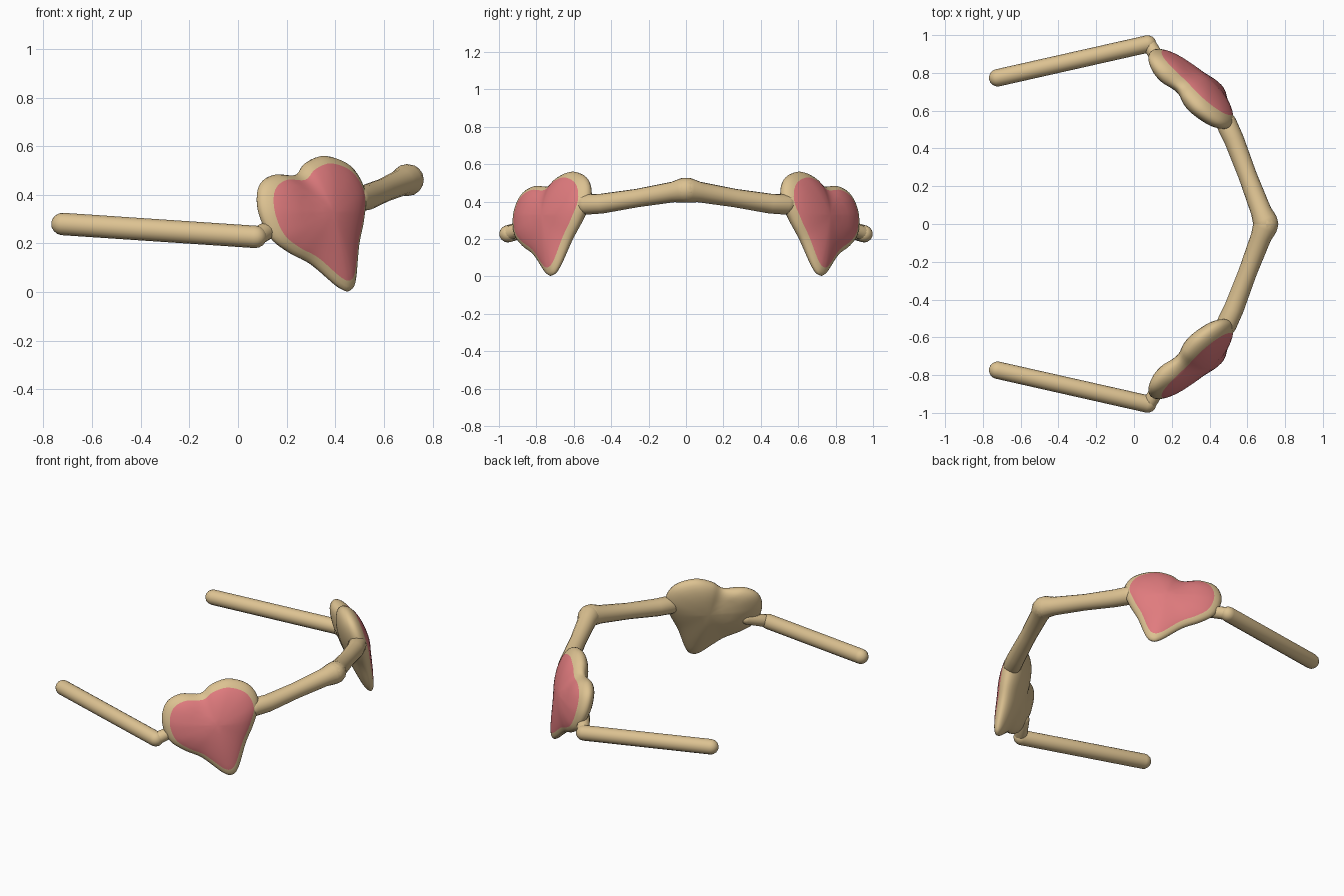
import bpy, bmesh, math
from mathutils import Vector

if "Cube" in bpy.data.objects:
    bpy.data.objects.remove(bpy.data.objects["Cube"])


def material(name, rgb):
    m = bpy.data.materials.new(name)
    m.diffuse_color = (*rgb, 1)
    m.use_nodes = True
    m.node_tree.nodes["Principled BSDF"].inputs["Base Color"].default_value = m.diffuse_color
    return m


TAN = material("tan_frame", (0.72, 0.54, 0.285))
PINK = material("pink_lens", (0.75, 0.20, 0.21))


def finish(name, bm, mats):
    """Turn a bmesh into a smooth object mirrored across y = 0."""
    bmesh.ops.recalc_face_normals(bm, faces=bm.faces)
    for f in bm.faces:
        f.smooth = True
    me = bpy.data.meshes.new(name)
    bm.to_mesh(me)
    bm.free()
    for m in mats:
        me.materials.append(m)
    ob = bpy.data.objects.new(name, me)
    bpy.context.collection.objects.link(ob)
    mod = ob.modifiers.new("mirror", 'MIRROR')
    mod.use_axis = (False, True, False)
    mod.use_mirror_merge = False
    return ob


def skin_rings(bm, rings, start, end):
    """Join closed rings of points, closing both ends at a pole; returns (ring index, face)."""
    vs = [[bm.verts.new(p) for p in r] for r in rings]
    a, b = bm.verts.new(start), bm.verts.new(end)
    n = len(vs[0])
    out = []
    for j in range(n):
        k = (j + 1) % n
        out.append((-1, bm.faces.new((a, vs[0][k], vs[0][j]))))
        for i in range(len(vs) - 1):
            out.append((i, bm.faces.new((vs[i][j], vs[i][k], vs[i + 1][k], vs[i + 1][j]))))
        out.append((len(vs) - 1, bm.faces.new((b, vs[-1][j], vs[-1][k]))))
    return out


def rod(name, stations, sides=16):
    """Round-ended straight rod through (point, radius) stations."""
    pts = [(Vector(p), r) for p, r in stations]
    d = (pts[-1][0] - pts[0][0]).normalized()
    u = d.cross(Vector((0, 0, 1))).normalized()
    v = u.cross(d)
    (p0, r0), (p1, r1) = pts[0], pts[-1]
    angles = [math.radians(a) for a in (22, 45, 68)]
    sect = [(p0 - d * r0 * math.cos(a), r0 * math.sin(a)) for a in angles]
    sect += pts
    sect += [(p1 + d * r1 * math.cos(a), r1 * math.sin(a)) for a in reversed(angles)]
    rings = [[c + (u * math.cos(t) + v * math.sin(t)) * r
              for t in (2 * math.pi * i / sides for i in range(sides))] for c, r in sect]
    bm = bmesh.new()
    skin_rings(bm, rings, p0 - d * r0, p1 + d * r1)
    return finish(name, bm, [TAN])


# Puffy, lopsided heart: outline as (sideways, height)
OUTLINE = [(-0.09, 0.482), (-0.02, 0.532), (0.085, 0.56), (0.205, 0.52), (0.258, 0.42),
           (0.225, 0.30), (0.175, 0.19), (0.128, 0.05), (0.09, 0.006), (0.035, 0.018),
           (-0.09, 0.112), (-0.20, 0.162), (-0.285, 0.225), (-0.322, 0.335),
           (-0.295, 0.435), (-0.21, 0.482)]


def smooth_loop(pts, steps=5):
    """Closed Catmull-Rom loop."""
    out, n = [], len(pts)
    for i in range(n):
        a, b, c, d = (Vector(pts[(i + k) % n]) for k in (-1, 0, 1, 2))
        for s in range(steps):
            t = s / steps
            out.append(0.5 * (2 * b + (c - a) * t + (2 * a - 5 * b + 4 * c - d) * t * t
                              + (3 * b - a - 3 * c + d) * t ** 3))
    return out


SIDE = Vector((0.76, 0.65, 0))
OUT = Vector((0.65, -0.76, 0))
BASE = Vector((0.33, -0.70, 0))
MID = Vector((0.0, 0.33))
FRONT, BACK = 0.09, 0.085


def heart_point(p, depth):
    # lean the tip outward, thin it, and sink a soft valley between the two lobes
    lean = -0.056 + 0.271 * (0.56 - p.y)
    high = min(1, max(0, (p.y - 0.25) / 0.15))
    valley = 1 - (0.15 if depth > 0 else 0.3) * math.exp(-((p.x + 0.09) / 0.07) ** 2) * high
    thin = 1 - 0.3 * min(1, max(0, (0.33 - p.y) / 0.25))
    return BASE + SIDE * p.x + OUT * (lean + depth * valley * thin) + Vector((0, 0, max(p.y, 0)))


loop = smooth_loop(OUTLINE)
levels = list(range(-80, 81, 10))
rings = []
for deg in levels:
    t = math.radians(deg)
    depth = math.sin(t) * (FRONT if deg > 0 else BACK)
    size = math.cos(t) ** (1 if deg > 0 else 0.8)      # fuller back
    rings.append([heart_point(MID + (p - MID) * size, depth) for p in loop])
bm = bmesh.new()
faces = skin_rings(bm, rings, heart_point(MID, -BACK), heart_point(MID, FRONT))
for i, f in faces:
    f.material_index = int(i >= levels.index(30))   # coloured front, tan rim and back
finish("heart_lens", bm, [TAN, PINK])

# Bridge halves meeting in a rounded knuckle at the middle
rod("bridge", [((0.488, -0.535, 0.385), 0.055), ((0.528, -0.45, 0.389), 0.053),
               ((0.60, -0.26, 0.419), 0.049), ((0.672, -0.07, 0.451), 0.055),
               ((0.692, -0.02, 0.460), 0.065), ((0.698, 0.0, 0.461), 0.066)])

# Side arms and the small hinges that join them to the hearts
rod("side_arm", [((-0.722, -0.774, 0.28), 0.046), ((0.072, -0.953, 0.227), 0.046)])
rod("hinge", [((0.08, -0.95, 0.23), 0.038), ((0.15, -0.84, 0.27), 0.036)])
